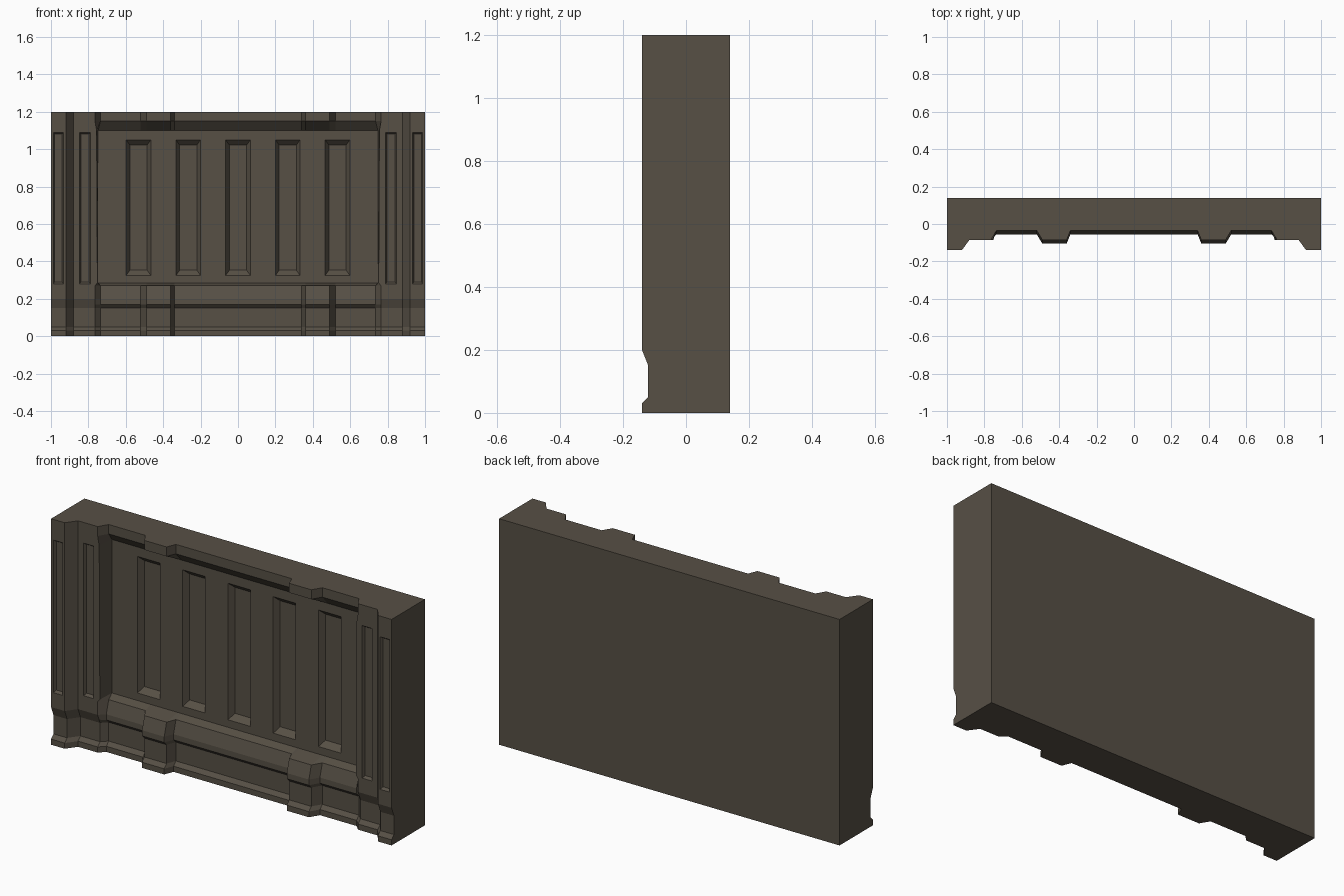
import bpy, bmesh

if "Cube" in bpy.data.objects:
    bpy.data.objects.remove(bpy.data.objects["Cube"])

stone = bpy.data.materials.new("dark_stone")
stone.diffuse_color = (0.095, 0.08, 0.06, 1)
stone.use_nodes = True
stone.node_tree.nodes["Principled BSDF"].inputs["Base Color"].default_value = stone.diffuse_color


def make_object(name, bm):
    bmesh.ops.recalc_face_normals(bm, faces=bm.faces)
    mesh = bpy.data.meshes.new(name)
    bm.to_mesh(mesh)
    bm.free()
    mesh.materials.append(stone)
    obj = bpy.data.objects.new(name, mesh)
    bpy.context.collection.objects.link(obj)
    return obj


def plan(z, inset, pier, bay, edge_out=0.765, edge_in=0.735):
    """Closed plan outline: stepped side wings, two piers, flat back."""
    wing = -0.085 + inset
    half = [(-1, -0.14 + inset), (-0.92, -0.14 + inset), (-0.88, wing),
            (-edge_out, wing), (-edge_in, bay), (-0.52, bay),
            (-0.49, pier), (-0.36, pier), (-0.34, bay)]
    front = half + [(-x, y) for x, y in reversed(half)]
    return [(x, y, z) for x, y in front + [(1, 0.14), (-1, 0.14)]]


FIELD = 0.01
# Wall body: foot, neck, ledge, recessed field, cornice
rows = [
    plan(0.0, 0, -0.105, -0.055),
    plan(0.03, 0, -0.105, -0.055),
    plan(0.05, 0.02, -0.085, -0.035),
    plan(0.15, 0.02, -0.085, -0.035),
    plan(0.17, 0.012, -0.105, -0.055),
    plan(0.20, 0, -0.105, -0.055),
    plan(0.27, 0, -0.085, -0.035),
    plan(0.285, 0, FIELD, FIELD, 0.752, 0.748),
    plan(1.10, 0, FIELD, FIELD, 0.756, 0.748),
    plan(1.15, 0, -0.085, -0.035),
    plan(1.20, 0, -0.085, -0.035),
]
bm = bmesh.new()
loops = [[bm.verts.new(p) for p in row] for row in rows]
n = len(loops[0])
for low, high in zip(loops, loops[1:]):
    for i in range(n):
        j = (i + 1) % n
        bm.faces.new((low[i], low[j], high[j], high[i]))
bm.faces.new(loops[0])
bm.faces.new(loops[-1])
wall = make_object("wall_body", bm)


def add_recess(bm, x, w, z0, z1, y, depth, mx, mz):
    """Tapered block used to carve a bevelled panel into a face at y."""
    ring = []
    for t in (-0.5, 1.0):
        a, b = w / 2 - mx * t, mz * t
        ring.append([bm.verts.new((x + sx * a, y + depth * t, z)) for sx, z in
                     ((-1, z0 + b), (1, z0 + b), (1, z1 - b), (-1, z1 - b))])
    for i in range(4):
        j = (i + 1) % 4
        bm.faces.new((ring[0][i], ring[0][j], ring[1][j], ring[1][i]))
    bm.faces.new(ring[0])
    bm.faces.new(ring[1])


# Sunken panels: five in the field, two on each wing
bm = bmesh.new()
for i in range(5):
    add_recess(bm, (i - 2) * 0.266, 0.132, 0.325, 1.05, FIELD, 0.03, 0.02, 0.028)
for s in (-1, 1):
    add_recess(bm, s * 0.96, 0.054, 0.28, 1.09, -0.14, 0.015, 0.007, 0.01)
    add_recess(bm, s * 0.818, 0.058, 0.28, 1.09, -0.085, 0.015, 0.007, 0.01)
cutter = make_object("panel_cutter", bm)
cutter.hide_render = True
cutter.hide_set(True)

mod = wall.modifiers.new("sunken_panels", 'BOOLEAN')
mod.operation = 'DIFFERENCE'
mod.solver = 'EXACT'
mod.object = cutter
bpy.context.view_layer.objects.active = wall
bpy.ops.object.modifier_apply(modifier=mod.name)
bpy.data.objects.remove(cutter)
